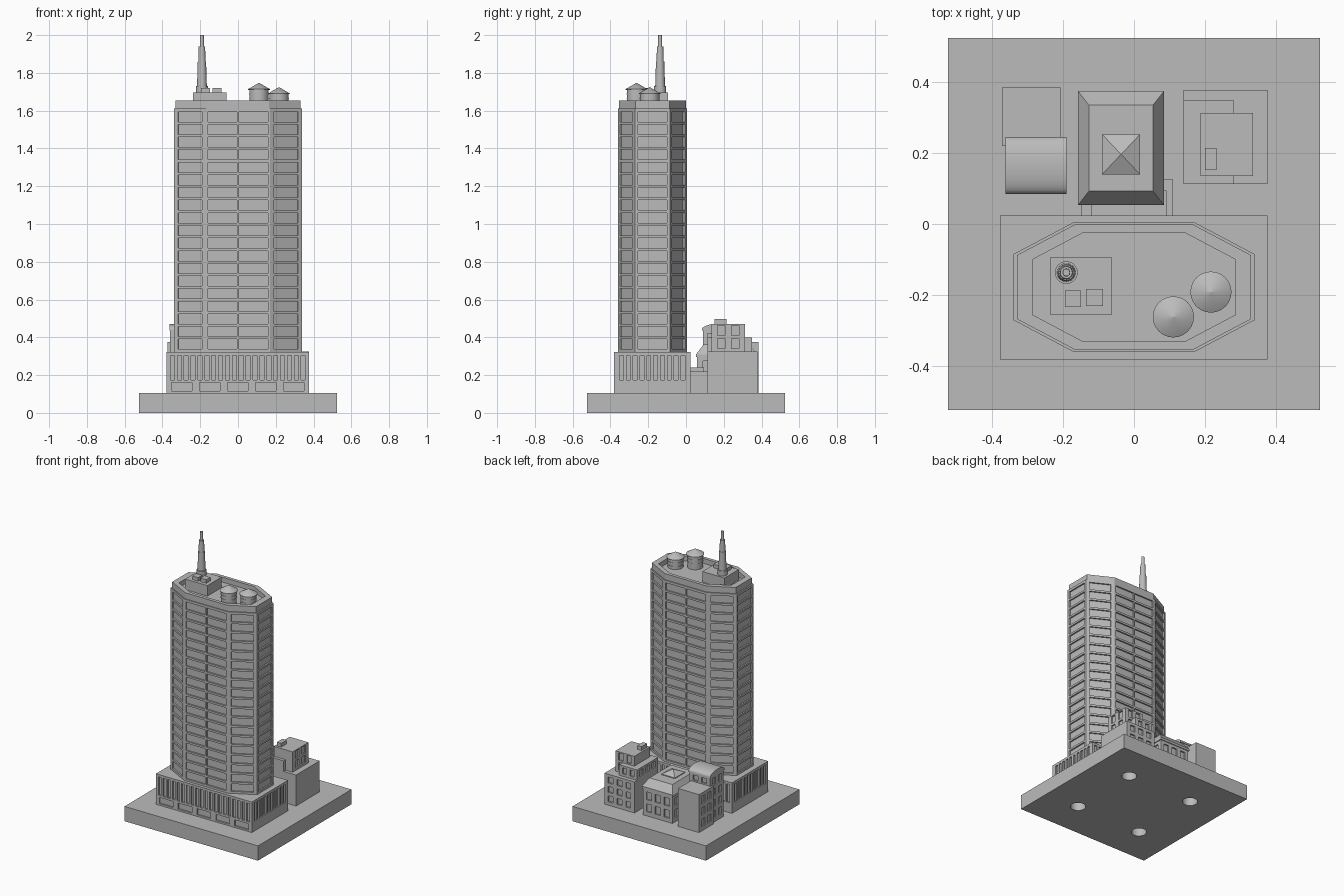
import bpy
import bmesh
from math import cos, sin, pi
from mathutils import Vector

if "Cube" in bpy.data.objects:
    bpy.data.objects.remove(bpy.data.objects["Cube"], do_unlink=True)

grey = bpy.data.materials.new("light_grey")
grey.use_nodes = True
grey.diffuse_color = (0.5, 0.5, 0.5, 1)
grey.node_tree.nodes["Principled BSDF"].inputs["Base Color"].default_value = grey.diffuse_color

FRONT, RIGHT, BACK, LEFT = range(4)
GROUND = 0.105


def finish(name, bm, smooth=False):
    """Turn a bmesh into a named, coloured object."""
    bmesh.ops.remove_doubles(bm, verts=bm.verts, dist=0.00005)
    bmesh.ops.recalc_face_normals(bm, faces=bm.faces)
    mesh = bpy.data.meshes.new(name)
    bm.to_mesh(mesh)
    bm.free()
    mesh.materials.append(grey)
    obj = bpy.data.objects.new(name, mesh)
    bpy.context.collection.objects.link(obj)
    if smooth:
        bpy.ops.object.select_all(action='DESELECT')
        obj.select_set(True)
        bpy.context.view_layer.objects.active = obj
        bpy.ops.object.shade_smooth_by_angle(angle=0.6)
    return obj


def rect(x0, x1, y0, y1):
    return [(x0, y0), (x1, y0), (x1, y1), (x0, y1)]


def circle(x, y, r, n=24):
    return [(x + r * cos(2 * pi * i / n), y + r * sin(2 * pi * i / n)) for i in range(n)]


def loft(name, rings, smooth=False):
    """Skin a stack of (outline, z) rings and cap both ends."""
    bm = bmesh.new()
    loops = [[bm.verts.new((x, y, z)) for x, y in ring] for ring, z in rings]
    for a, b in zip(loops, loops[1:]):
        for i in range(len(a)):
            j = (i + 1) % len(a)
            bm.faces.new((a[i], a[j], b[j], b[i]))
    bm.faces.new(loops[0][::-1])
    bm.faces.new(loops[-1])
    return finish(name, bm, smooth)


def box(name, x0, x1, y0, y1, z0, z1):
    return loft(name, [(rect(x0, x1, y0, y1), z0), (rect(x0, x1, y0, y1), z1)])


def lathe(name, x, y, profile):
    return loft(name, [(circle(x, y, r), z) for r, z in profile], True)


def spans(lo, hi, n, gap):
    size = (hi - lo - gap * (n - 1)) / n
    return [(lo + i * (size + gap), lo + i * (size + gap) + size) for i in range(n)]


def cuts(lo, hi, openings):
    """Cell intervals along one direction, each flagged as opening or solid."""
    marks = [lo] + [m for pair in openings for m in pair] + [hi]
    return [(a, b, i % 2 == 1) for i, (a, b) in enumerate(zip(marks, marks[1:]))]


def wall(bm, p, q, z0, z1, cols=(), rows=(), depth=0.01):
    """One wall from p to q with recessed windows."""
    p, q = Vector((*p, 0)), Vector((*q, 0))
    along = (q - p).normalized()
    inward = Vector((-along.y, along.x, 0)) * depth

    def quad(points):
        bm.faces.new([bm.verts.new(c) for c in points])

    for u0, u1, hole_u in cuts(0, (q - p).length, cols):
        for w0, w1, hole_w in cuts(z0, z1, rows):
            outer = [p + along * u + Vector((0, 0, w))
                     for u, w in ((u0, w0), (u1, w0), (u1, w1), (u0, w1))]
            if not (hole_u and hole_w):
                quad(outer)
                continue
            inner = [c + inward for c in outer]
            quad(inner)
            for i in range(4):
                j = (i + 1) % 4
                quad((outer[i], outer[j], inner[j], inner[i]))


def block(name, outline, z0, z1, windows):
    """Closed block; windows maps an edge to cols, side margin, gap, rows, bottom, top, row gap."""
    bm = bmesh.new()
    for i, p in enumerate(outline):
        q = outline[(i + 1) % len(outline)]
        if i in windows:
            n, margin, gap, m, bottom, top, row_gap = windows[i]
            length = (Vector(q) - Vector(p)).length
            wall(bm, p, q, z0, z1, spans(margin, length - margin, n, gap),
                 spans(bottom, top, m, row_gap))
        else:
            wall(bm, p, q, z0, z1)
    for z in (z0, z1):
        bm.faces.new([bm.verts.new((x, y, z)) for x, y in outline])
    return finish(name, bm)


# Base slab with four round sockets underneath
base = box("base_slab", -0.525, 0.525, -0.525, 0.525, 0, GROUND)
bpy.context.view_layer.objects.active = base
for sx in (-0.26, 0.26):
    for sy in (-0.26, 0.26):
        cutter = lathe("socket_cutter", sx, sy, [(0.05, -0.05), (0.05, 0.06)])
        cutter.hide_render = True
        mod = base.modifiers.new("socket", 'BOOLEAN')
        mod.operation = 'DIFFERENCE'
        mod.solver = 'EXACT'
        mod.object = cutter
        bpy.context.view_layer.objects.active = base
        bpy.ops.object.modifier_apply(modifier=mod.name)
        bpy.data.objects.remove(cutter, do_unlink=True)

# Podium: shop windows below, tall slots above
podium = rect(-0.378, 0.376, -0.382, 0.024)
block("podium_shops", podium, GROUND, 0.168,
      {FRONT: (5, 0.027, 0.04, 1, 0.117, 0.16, 0)})
long_slots = (20, 0.02, 0.015, 1, 0.175, 0.305, 0)
short_slots = (10, 0.03, 0.016, 1, 0.175, 0.305, 0)
block("podium_slots", podium, 0.168, 0.322,
      {FRONT: long_slots, BACK: long_slots, LEFT: short_slots, RIGHT: short_slots})

# Tower shaft: long octagon with a window grid on every side
MID = -0.178
octagon = [(-0.17, -0.183), (0.17, -0.183), (0.34, -0.093), (0.34, 0.093),
           (0.17, 0.183), (-0.17, 0.183), (-0.34, 0.093), (-0.34, -0.093)]


def tower_ring(s):
    return [(x * s, MID + y * s) for x, y in octagon]


floors = (19, 0.337, 1.594, 0.014)
grid = {}
for edge in range(8):
    if edge in (0, 4):
        grid[edge] = (2, 0.012, 0.011) + floors
    else:
        grid[edge] = (1, 0.024 if edge % 2 else 0.016, 0) + floors
block("tower_shaft", tower_ring(1), 0.322, 1.612, grid)

# Crown parapet with a sunken roof
loft("tower_crown", [(tower_ring(0.97), 1.612), (tower_ring(0.97), 1.655),
                     (tower_ring(0.84), 1.655), (tower_ring(0.84), 1.62)])

# Rooftop plant room, vents and mast
box("plant_room", -0.237, -0.062, -0.255, -0.095, 1.615, 1.695)
box("vent_left", -0.195, -0.149, -0.234, -0.187, 1.695, 1.72)
box("vent_right", -0.135, -0.088, -0.231, -0.184, 1.695, 1.72)
lathe("mast", -0.191, -0.137,
      [(0.032, 1.695), (0.032, 1.73), (0.026, 1.73), (0.022, 1.86),
       (0.019, 1.86), (0.017, 1.94), (0.011, 1.94), (0.01, 2.0)])

# Water tanks with hoops and conical lids
for side, x, y, eave in (("left", 0.111, -0.262, 1.71), ("right", 0.217, -0.192, 1.687)):
    lathe("water_tank_" + side, x, y, [(0.051, 1.615), (0.051, eave)])
    lathe("tank_lid_" + side, x, y, [(0.058, eave), (0.058, eave + 0.004), (0.001, eave + 0.037)])
    for drop in (0.02, 0.045):
        lathe("tank_hoop_" + side, x, y, [(0.053, eave - drop - 0.004), (0.053, eave - drop)])

# Low annex behind the podium
box("annex_low", -0.15, 0.11, 0.02, 0.125, GROUND, 0.22)
box("annex_step", -0.12, 0.092, 0.02, 0.095, GROUND, 0.24)

# Middle house with mansard roof and skylight
block("mansard_house", rect(-0.152, 0.079, 0.059, 0.369), GROUND, 0.295,
      {BACK: (3, 0.025, 0.03, 2, 0.135, 0.275, 0.03),
       LEFT: (4, 0.03, 0.035, 2, 0.135, 0.275, 0.03),
       RIGHT: (4, 0.03, 0.035, 2, 0.135, 0.275, 0.03)})
eaves = rect(-0.158, 0.085, 0.053, 0.375)
loft("mansard_roof", [(eaves, 0.295), (eaves, 0.31), (rect(-0.127, 0.053, 0.093, 0.335), 0.362)])
curb = rect(-0.09, 0.017, 0.14, 0.253)
loft("skylight", [(curb, 0.36), (curb, 0.368), (rect(-0.037, -0.036, 0.196, 0.197), 0.395)])

# Left pair of houses: flat front block and vaulted taller block
block("flat_house", rect(-0.372, -0.207, 0.22, 0.385), GROUND, 0.375,
      {LEFT: (2, 0.03, 0.03, 3, 0.135, 0.35, 0.03)})
block("vaulted_house", rect(-0.359, -0.195, 0.089, 0.241), GROUND, 0.435,
      {LEFT: (2, 0.025, 0.03, 4, 0.135, 0.42, 0.03),
       BACK: (2, 0.03, 0.03, 1, 0.385, 0.42, 0),
       RIGHT: (2, 0.025, 0.03, 4, 0.135, 0.42, 0.03)})
arch = [(0.085, 0.435), (0.085, 0.443)]
arch += [(0.165 - 0.08 * cos(pi * i / 12), 0.443 + 0.028 * sin(pi * i / 12)) for i in range(1, 12)]
arch += [(0.245, 0.443), (0.245, 0.435)]
bm = bmesh.new()
end = bm.faces.new([bm.verts.new((-0.363, y, z)) for y, z in arch])
sweep = bmesh.ops.extrude_face_region(bm, geom=[end], use_keep_orig=True)
bmesh.ops.translate(bm, vec=(0.172, 0, 0),
                    verts=[v for v in sweep["geom"] if isinstance(v, bmesh.types.BMVert)])
finish("vault_roof", bm, True)

# Right stepped house
block("stepped_house_lower", rect(0.14, 0.377, 0.113, 0.378), GROUND, 0.325,
      {BACK: (3, 0.03, 0.03, 3, 0.13, 0.305, 0.025)})
block("stepped_house_middle", rect(0.14, 0.28, 0.113, 0.35), 0.325, 0.4,
      {BACK: (2, 0.025, 0.03, 1, 0.342, 0.385, 0),
       LEFT: (3, 0.03, 0.03, 1, 0.342, 0.385, 0)})
block("stepped_house_upper", rect(0.187, 0.335, 0.135, 0.313), 0.325, 0.47,
      {RIGHT: (2, 0.033, 0.035, 2, 0.341, 0.462, 0.016),
       BACK: (2, 0.025, 0.03, 2, 0.341, 0.462, 0.016)})
box("roof_chimney", 0.2, 0.233, 0.152, 0.214, 0.47, 0.497)
